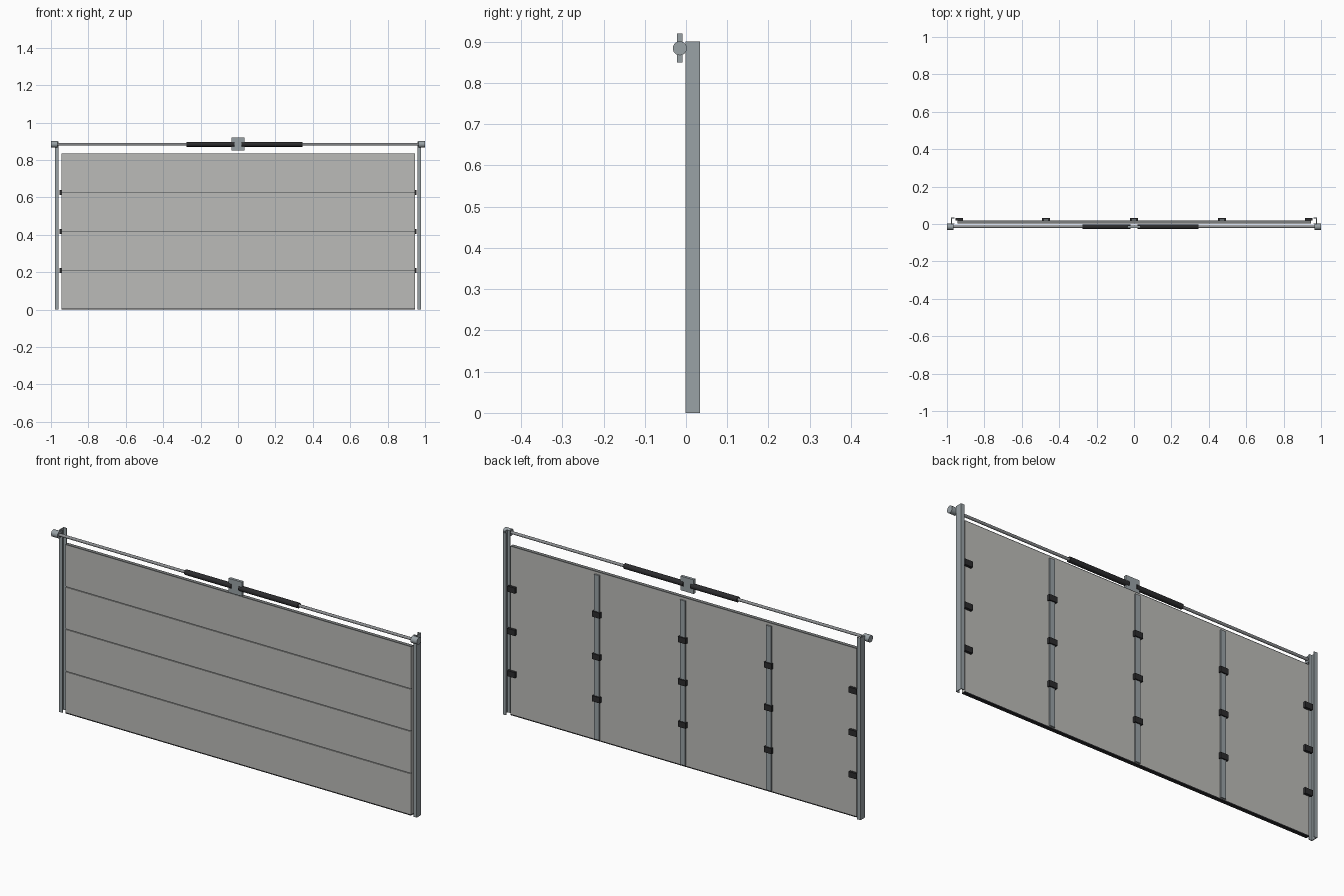
import bpy, math

if "Cube" in bpy.data.objects:
    bpy.data.objects.remove(bpy.data.objects["Cube"])

def mat(name, c):
    m = bpy.data.materials.new(name)
    m.diffuse_color = (*c, 1)
    m.use_nodes = True
    m.node_tree.nodes["Principled BSDF"].inputs["Base Color"].default_value = m.diffuse_color
    return m

PANEL = mat("panel grey", (0.50, 0.50, 0.48))
EDGE = mat("edge grey", (0.20, 0.21, 0.21))
STEEL = mat("galvanised steel", (0.32, 0.36, 0.38))
SHAFT = mat("shaft steel", (0.27, 0.28, 0.29))
BLACK = mat("black metal", (0.025, 0.025, 0.027))

def finish(name, verts, faces, m):
    me = bpy.data.meshes.new(name)
    me.from_pydata(verts, [], faces)
    me.materials.append(m)
    o = bpy.data.objects.new(name, me)
    bpy.context.collection.objects.link(o)
    return o

def box(name, x0, x1, y0, y1, z0, z1, m):
    v = [(x, y, z) for x in (x0, x1) for y in (y0, y1) for z in (z0, z1)]
    f = [(0, 1, 3, 2), (4, 6, 7, 5), (0, 4, 5, 1), (2, 3, 7, 6), (0, 2, 6, 4), (1, 5, 7, 3)]
    return finish(name, v, f, m)

def prism(name, prof, z0, z1, m):
    n = len(prof)
    v = [(x, y, z) for z in (z0, z1) for x, y in prof]
    f = [(i, (i + 1) % n, n + (i + 1) % n, n + i) for i in range(n)]
    f += [tuple(range(n))[::-1], tuple(range(n, 2 * n))]
    return finish(name, v, f, m)

def rod(name, x0, x1, r, m, sides=24):
    bpy.ops.mesh.primitive_cylinder_add(vertices=sides, radius=r, depth=x1 - x0,
        location=((x0 + x1) / 2, SY, SZ), rotation=(0, math.pi / 2, 0))
    o = bpy.context.object
    o.name = name
    o.data.materials.append(m)
    bpy.ops.object.shade_smooth_by_angle()
    return o

SY, SZ = -0.015, 0.884          # torsion shaft axis
W, H, N = 0.945, 0.836, 4       # door half width, height, sections
P = H / N

# door sections with a narrow recessed joint on the front
for i in range(N):
    z0 = i * P + (0.003 if i else 0.006)
    z1 = (i + 1) * P - (0.003 if i < N - 1 else 0.004)
    box("door_section", -W, W, 0.002, 0.008, z0, z1, PANEL)
box("door_backing", -W, W, 0.008, 0.020, 0.006, H - 0.004, PANEL)
for i in range(1, N):
    box("joint_strip", -W, W, 0.0065, 0.008, i * P - 0.003, i * P + 0.003, EDGE)
box("top_edge", -W, W, 0.002, 0.020, H - 0.004, H, EDGE)
box("bottom_seal", -W, W, 0.002, 0.020, 0.0, 0.006, BLACK)

# vertical stiles on the back
for x in (-0.47, 0, 0.47):
    box("back_stile", x - 0.014, x + 0.014, 0.020, 0.027, 0.008, 0.822, STEEL)

# hinges across each joint
for x in (-0.934, -0.47, 0, 0.47, 0.934):
    for i in range(1, N):
        box("hinge", x - 0.021, x + 0.021, 0.020, 0.033, i * P - 0.014, i * P + 0.014, BLACK)

# C-shaped side tracks and cable drums
for s in (-1, 1):
    prof = [(0.960, 0), (0.978, 0), (0.978, 0.035), (0.960, 0.035),
            (0.960, 0.031), (0.974, 0.031), (0.974, 0.004), (0.960, 0.004)]
    prof = [(s * x, y - 0.001) for x, y in prof]
    prism("side_track", prof if s > 0 else prof[::-1], 0, 0.9, STEEL)
    a, b = sorted((s * 0.965, s * 1.0))
    rod("cable_drum", a, b, 0.017, STEEL)

# torsion shaft, springs and centre bracket
rod("torsion_shaft", -0.99, 0.99, 0.007, SHAFT)
rod("left_spring", -0.275, -0.02, 0.013, BLACK)
rod("right_spring", 0.02, 0.345, 0.013, BLACK)
box("centre_bracket", -0.036, 0.036, SY - 0.007, SY + 0.007, 0.85, 0.92, STEEL)
